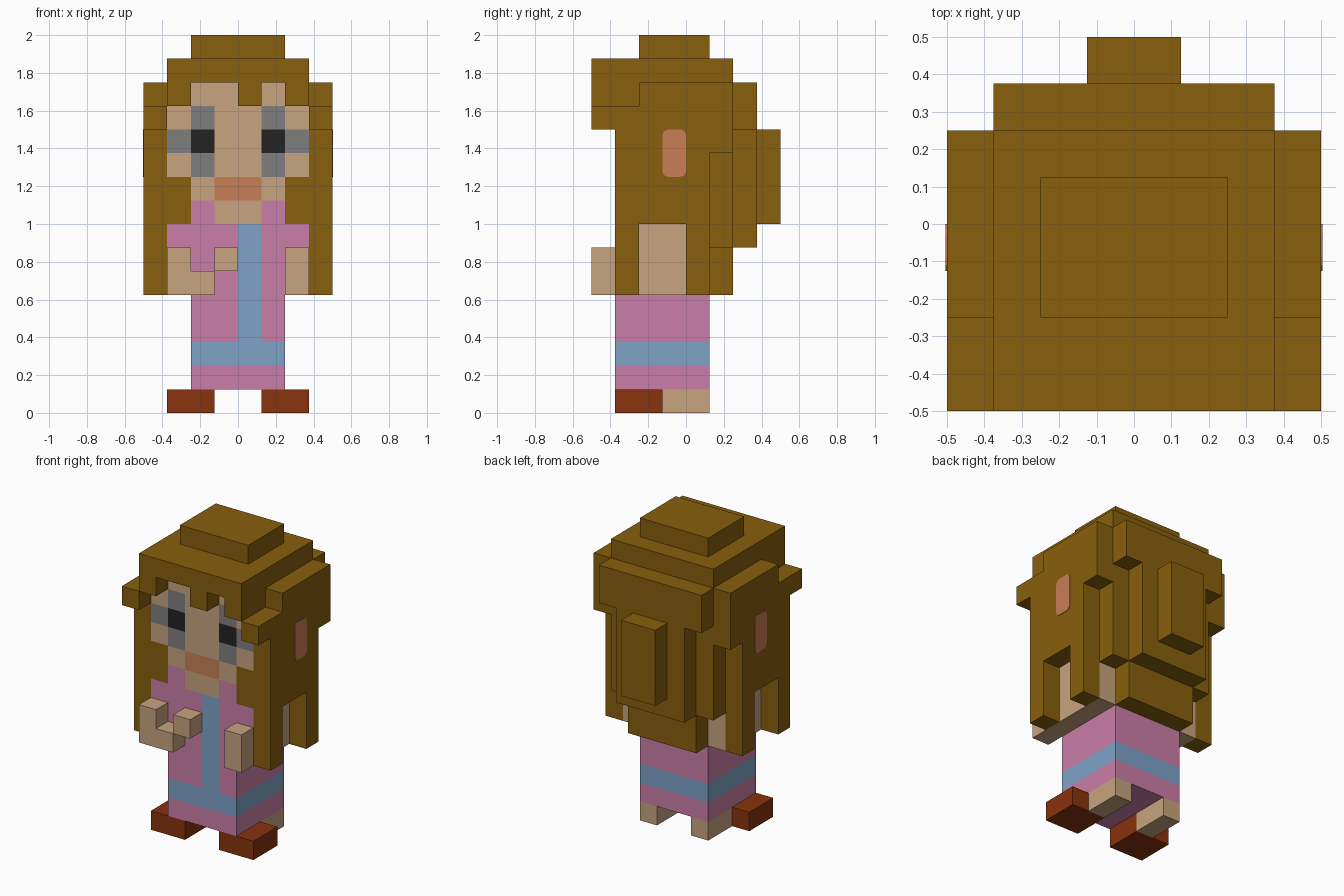
import bpy, bmesh
from mathutils import Vector

if "Cube" in bpy.data.objects:
    bpy.data.objects.remove(bpy.data.objects["Cube"])

U = 0.125  # size of one block


def linear(c):
    c /= 255
    return c / 12.92 if c <= 0.04045 else ((c + 0.055) / 1.055) ** 2.4


def material(name, *rgb):
    m = bpy.data.materials.new(name)
    m.use_nodes = True
    col = [linear(c) for c in rgb] + [1]
    m.diffuse_color = col
    m.node_tree.nodes["Principled BSDF"].inputs["Base Color"].default_value = col
    return m


# Colours, keyed by the letter used in the painted patterns
MATS = {
    "H": material("hair_brown", 136, 95, 13),
    "S": material("skin", 200, 164, 127),
    "P": material("dress_pink", 203, 127, 168),
    "B": material("trim_blue", 127, 163, 200),
    "R": material("shoe_red_brown", 136, 51, 13),
    "G": material("eye_grey", 127, 127, 127),
    "K": material("pupil_black", 35, 35, 35),
    "M": material("lip_orange", 200, 127, 87),
}
KEYS = list(MATS)


def add_box(bm, x0, x1, y0, y1, z0, z1):
    geom = bmesh.ops.create_cube(bm, size=1)
    lo, hi = Vector((x0, y0, z0)), Vector((x1, y1, z1))
    for v in geom["verts"]:
        v.co = Vector(lo[i] if v.co[i] < 0 else hi[i] for i in range(3))


def finish(name, bm, rule):
    """Scale to size and colour each face with rule(centre, normal)."""
    bm.normal_update()
    for f in bm.faces:
        f.material_index = 0
    letters = [rule(f.calc_center_median(), f.normal) for f in bm.faces]
    used = [k for k in KEYS if k in letters]
    for f, k in zip(bm.faces, letters):
        f.material_index = used.index(k)
    bmesh.ops.scale(bm, vec=(U, U, U), verts=bm.verts)
    me = bpy.data.meshes.new(name)
    bm.to_mesh(me)
    bm.free()
    for k in used:
        me.materials.append(MATS[k])
    ob = bpy.data.objects.new(name, me)
    bpy.context.scene.collection.objects.link(ob)
    return ob


def part(name, key, *boxes):
    bm = bmesh.new()
    for b in boxes:
        add_box(bm, *b)
    return finish(name, bm, lambda c, n: key)


def painted(name, box, rule):
    """One box cut on the block grid in x and z, coloured by rule."""
    bm = bmesh.new()
    add_box(bm, *box)
    for axis, a, b in (((1, 0, 0), *box[:2]), ((0, 0, 1), *box[4:])):
        for k in range(a + 1, b):
            bmesh.ops.bisect_plane(bm, geom=bm.verts[:] + bm.edges[:] + bm.faces[:],
                                   plane_co=Vector(axis) * k, plane_no=axis)
    return finish(name, bm, rule)


# Head with painted face, rows from forehead to chin
FACE = ["HSSHSH", "SGSSGS", "GKSSKG", "SGSSGS", "HSMMSH", "HPSSPH"]


def face_rule(c, n):
    if n.y > -0.5:
        return "H"
    return FACE[int(14 - c.z)][int(c.x + 3)]


painted("head", (-3, 3, -3, 1, 8, 14), face_rule)


# Dress with a hem band all round and a stripe down the front
def dress_rule(c, n):
    band = 2 < c.z < 3 and abs(n.z) < 0.5
    stripe = n.y < -0.5 and 0 < c.x < 1 and c.z > 3
    return "B" if band or stripe else "P"


painted("dress", (-2, 2, -3, 1, 1, 8), dress_rule)

# Hair on top, fringe, and back
part("hair_top", "H", (-2, 2, -2, 1, 15, 16), (-3, 3, -4, 2, 14, 15))
part("hair_fringe", "H", (-3, -2, -4, -3, 13, 14), (0, 1, -4, -3, 13, 14),
     (2, 3, -4, -3, 13, 14))
part("hair_back", "H", (-3, 3, 1, 2, 7, 14), (-2, 2, 1, 2, 5, 7),
     (-3, 3, 2, 3, 12, 14), (-2, 2, 2, 3, 7, 12))
part("hair_back_tail", "H", (-1, 1, 3, 4, 8, 12))


def sided(s, *boxes):
    """Mirror boxes to the side with sign s."""
    return [(min(s * a, s * b), max(s * a, s * b), *rest) for a, b, *rest in boxes]


for s, side in ((1, "left"), (-1, "right")):
    # Long hair at the side, open over the arm
    part(side + "_side_hair", "H", *sided(
        s, (3, 4, -2, 2, 13, 14), (3, 4, -4, 2, 12, 13), (3, 4, -3, 2, 11, 12),
        (3, 4, -3, 1, 8, 11), (3, 4, -3, -2, 5, 8), (3, 4, 0, 1, 5, 8)))

    # Upper arm with a sleeve at the front
    painted(side + "_arm", sided(s, (2, 3, -3, 1, 5, 8))[0],
            lambda c, n: "P" if n.y < -0.5 and c.z > 7 else "S")
    part(side + "_forearm", "S", *sided(s, (2, 3, -4, -3, 5, 7)))

    # Leg and shoe
    part(side + "_leg", "S", *sided(s, (1, 2, -1, 1, 0, 1)))
    part(side + "_shoe", "R", *sided(s, (1, 3, -3, -1, 0, 1)))

    # Ear as a thin rounded plate
    bm = bmesh.new()
    add_box(bm, *sided(s, (3.98, 4.03, -1, 0, 10, 12))[0])
    corners = [e for e in bm.edges if abs(e.verts[0].co.x - e.verts[1].co.x) > 0.01]
    bmesh.ops.bevel(bm, geom=corners, offset=0.25, segments=3, profile=0.5, affect="EDGES")
    finish(side + "_ear", bm, lambda c, n: "M")

# Right hand reaching across the front
part("right_hand", "S", (-2, -1, -4, -3, 5, 6), (-1, 0, -4, -3, 6, 7))
